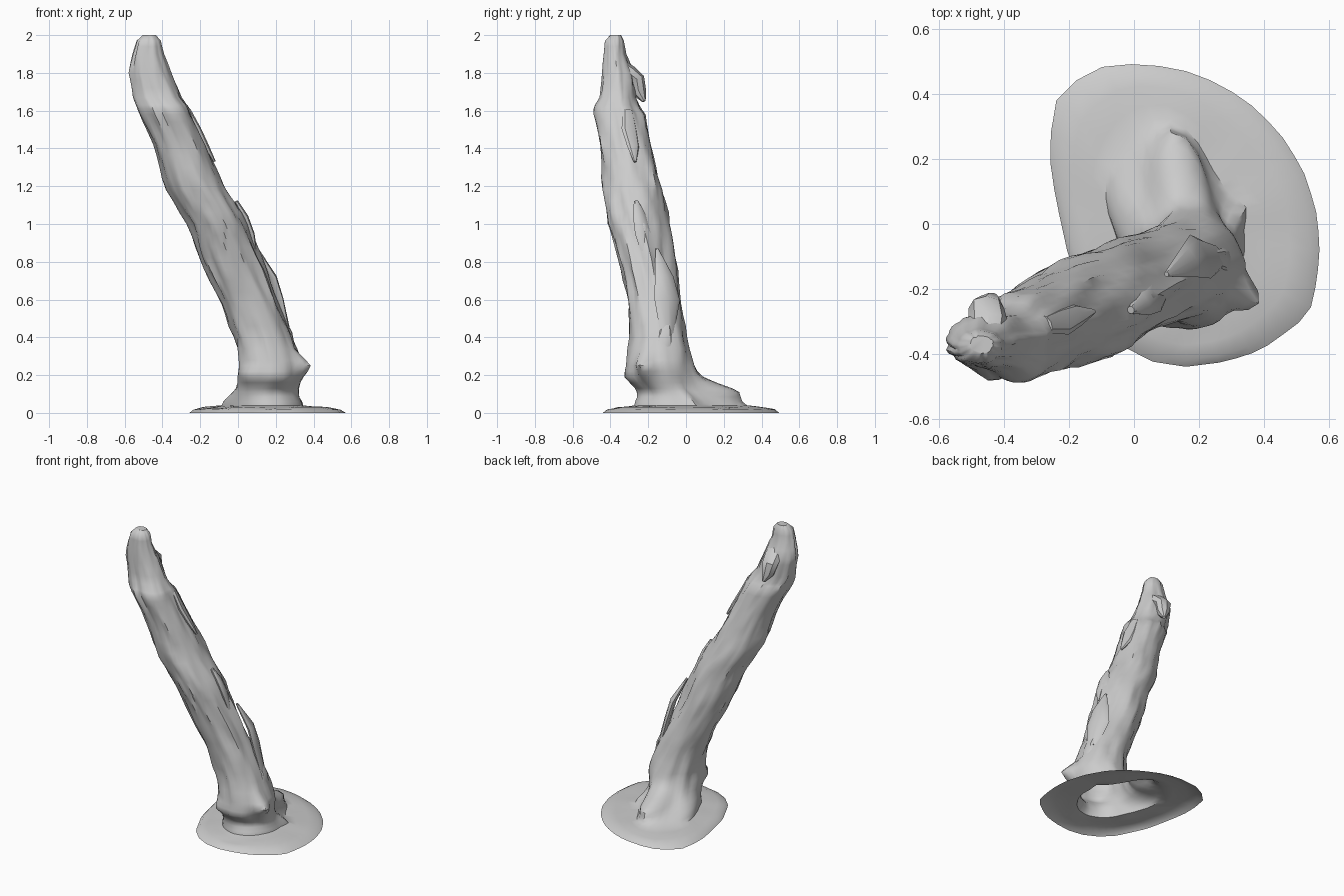
import bpy, bmesh, math
from mathutils import Vector, noise

if "Cube" in bpy.data.objects:
    bpy.data.objects.remove(bpy.data.objects["Cube"])

N = 44


def finish(name, bm, angle=35):
    bmesh.ops.recalc_face_normals(bm, faces=bm.faces)
    me = bpy.data.meshes.new(name)
    bm.to_mesh(me)
    bm.free()
    ob = bpy.data.objects.new(name, me)
    bpy.context.collection.objects.link(ob)
    bpy.ops.object.select_all(action='DESELECT')
    ob.select_set(True)
    bpy.context.view_layer.objects.active = ob
    bpy.ops.object.shade_smooth_by_angle(angle=math.radians(angle))
    return ob


def loft(bm, rings, cap_start=False, cap_end=False):
    vs = [[bm.verts.new(p) for p in r] for r in rings]
    for a, b in zip(vs, vs[1:]):
        n = len(a)
        for i in range(n):
            bm.faces.new((a[i], a[(i + 1) % n], b[(i + 1) % n], b[i]))
    if cap_start:
        bm.faces.new(vs[0][::-1])
    if cap_end:
        bm.faces.new(vs[-1])


# ground skirt outline, resampled by angle around the trunk foot
outline = [(-.255, .365), (-.16, .46), (-.07, .495), (.06, .49), (.15, .475), (.27, .43),
           (.37, .36), (.45, .28), (.52, .17), (.56, .05), (.573, -.06), (.565, -.17),
           (.54, -.28), (.46, -.34), (.39, -.39), (.28, -.425), (.16, -.44), (.06, -.425),
           (-.03, -.38), (-.11, -.3), (-.2, -.11), (-.235, .05), (-.258, .17)]
C = Vector((.16, -.08))


def outline_at(a):
    d = Vector((math.cos(a), math.sin(a)))
    for p, q in zip(outline, outline[1:] + outline[:1]):
        p, q = Vector(p) - C, Vector(q) - C
        e = q - p
        den = d.x * e.y - d.y * e.x
        if abs(den) < 1e-9:
            continue
        t = (p.x * e.y - p.y * e.x) / den
        s = (p.x * d.y - p.y * d.x) / den
        if t > 0 and -1e-6 <= s <= 1 + 1e-6:
            return C + d * t


# trunk sections: z, x min, x max, y min, y max
sections = [(.04, -.02, .34, -.27, .17), (.085, -.01, .33, -.27, .13), (.13, 0, .33, -.285, .09),
            (.19, 0, .335, -.315, .06), (.26, .0, .335, -.32, .035), (.4, -.02, .285, -.3, .0),
            (.6, -.10, .21, -.31, -.03), (.8, -.20, .12, -.35, -.055),
            (1.0, -.27, .045, -.41, -.095), (1.2, -.385, -.07, -.44, -.13),
            (1.4, -.43, -.165, -.455, -.185), (1.58, -.515, -.245, -.487, -.22),
            (1.62, -.53, -.26, -.485, -.25), (1.67, -.55, -.30, -.455, -.27),
            (1.8, -.575, -.355, -.445, -.28), (1.9, -.555, -.395, -.435, -.32),
            (1.97, -.535, -.41, -.43, -.33), (2.0, -.505, -.435, -.40, -.345)]
# local lumps: angle, z, push, angular width, height
lumps = [(-22, .25, .065, 16, .05), (-130, .21, .025, 18, .05), (-60, .11, -.035, 45, .04),
         (97, .11, .17, 20, .06), (108, .03, .12, 30, .035), (145, .05, .09, 32, .07), (25, .06, .03, 10, .06),
         (-100, .2, .012, 60, .03), (45, .7, -.025, 30, .16), (35, .12, -.03, 25, .07)]


def section_at(z):
    for a, b in zip(sections, sections[1:]):
        if z <= b[0] + 1e-9:
            t = (z - a[0]) / (b[0] - a[0])
            return [a[k] + (b[k] - a[k]) * t for k in range(1, 5)]


def trunk_ring(z):
    x0, x1, y0, y1 = section_at(z)
    fade = min(1, max(.15, (z - .05) / .3))
    ring = []
    for i in range(N):
        a = 2 * math.pi * i / N
        c, s = math.cos(a), math.sin(a)
        # long bark grooves plus finer chips
        g = noise.noise(Vector((c * 2.2 + z * .9, s * 2.2, z * 1.7 + 3)))
        f = noise.noise(Vector((c * 4 + z * 2, s * 4 + z, z * 6)))
        r = 1.02 + fade * (.08 * g + .12 * f - .01)
        p = Vector(((x0 + x1) / 2 + (x1 - x0) / 2 * c * r,
                    (y0 + y1) / 2 + (y1 - y0) / 2 * s * r, z))
        for la, lz, push, wa, wz in lumps:
            da = (math.degrees(a) - la + 180) % 360 - 180
            k = push * math.exp(-(da / wa) ** 2 - ((z - lz) / wz) ** 2)
            p += Vector((c, s, 0)) * k
        ring.append(p)
    return ring


# trunk flowing into the open-bottomed ground skirt
zs = [.04, .06, .085, .11, .13, .16, .19, .22, .25, .28, .34, .4]
zs += [.4 + .06 * i for i in range(1, 20)]
zs += [1.58, 1.61, 1.63, 1.67, 1.72, 1.76, 1.8, 1.85, 1.9, 1.94, 1.97, 1.988, 2.0]
edge = [outline_at(2 * math.pi * i / N) for i in range(N)]
foot = trunk_ring(.04)
rings = [[Vector((p.x, p.y, 0)) for p in edge]]
for t, z in ((.13, .017), (.4, .028), (.75, .034)):
    rings.append([Vector((p.x, p.y, 0)).lerp(Vector((q.x, q.y, 0)), t)
                  + Vector((0, 0, z + .008 * noise.noise(Vector((p.x * 5, p.y * 5, t * 4)))))
                  for p, q in zip(edge, foot)])
rings += [trunk_ring(z) for z in zs]
bm = bmesh.new()
loft(bm, rings, cap_end=True)
finish("leaning_trunk_and_skirt", bm, 45)


# splinters: flattened tubes along a path, out = direction facing off the trunk
def splinter(name, path, widths, thick, out, sides=8):
    path = [Vector(p) for p in path]
    out = Vector(out).normalized()
    rings = []
    for i, p in enumerate(path):
        t = (path[min(i + 1, len(path) - 1)] - path[max(i - 1, 0)]).normalized()
        w = t.cross(out).normalized()
        n = w.cross(t)
        rings.append([p + w * widths[i] * math.cos(2 * math.pi * k / sides)
                      + n * min(thick, widths[i]) * math.sin(2 * math.pi * k / sides)
                      for k in range(sides)])
    bm = bmesh.new()
    loft(bm, rings, True, True)
    finish(name, bm)


splinter("hooked_prong", [(-.45, -.36, 1.84), (-.45, -.3, 1.80), (-.455, -.26, 1.765), (-.445, -.25, 1.70),
                          (-.43, -.222, 1.65)], [.05, .06, .055, .04, .01], .042, (0, 1, .3))
side = (1, .5, .35)
splinter("low_bark_splinter", [(.255, -.1, .42), (.205, -.1, .6), (.175, -.115, .72), (.1, -.155, .87)],
         [.04, .075, .055, .008], .02, side)
splinter("middle_bark_splinter", [(.085, -.2, .82), (.06, -.225, .95), (.03, -.245, 1.04), (-.01, -.265, 1.12)],
         [.03, .05, .04, .012], .018, side)
splinter("upper_bark_splinter", [(-.27, -.31, 1.6), (-.22, -.3, 1.5), (-.175, -.28, 1.41), (-.125, -.27, 1.33)],
         [.03, .045, .035, .008], .018, side)
splinter("foot_bark_splinter", [(.3, -.13, .2), (.285, -.12, .34), (.27, -.11, .42), (.21, -.1, .56)],
         [.04, .05, .035, .006], .018, (1, .1, .35))
